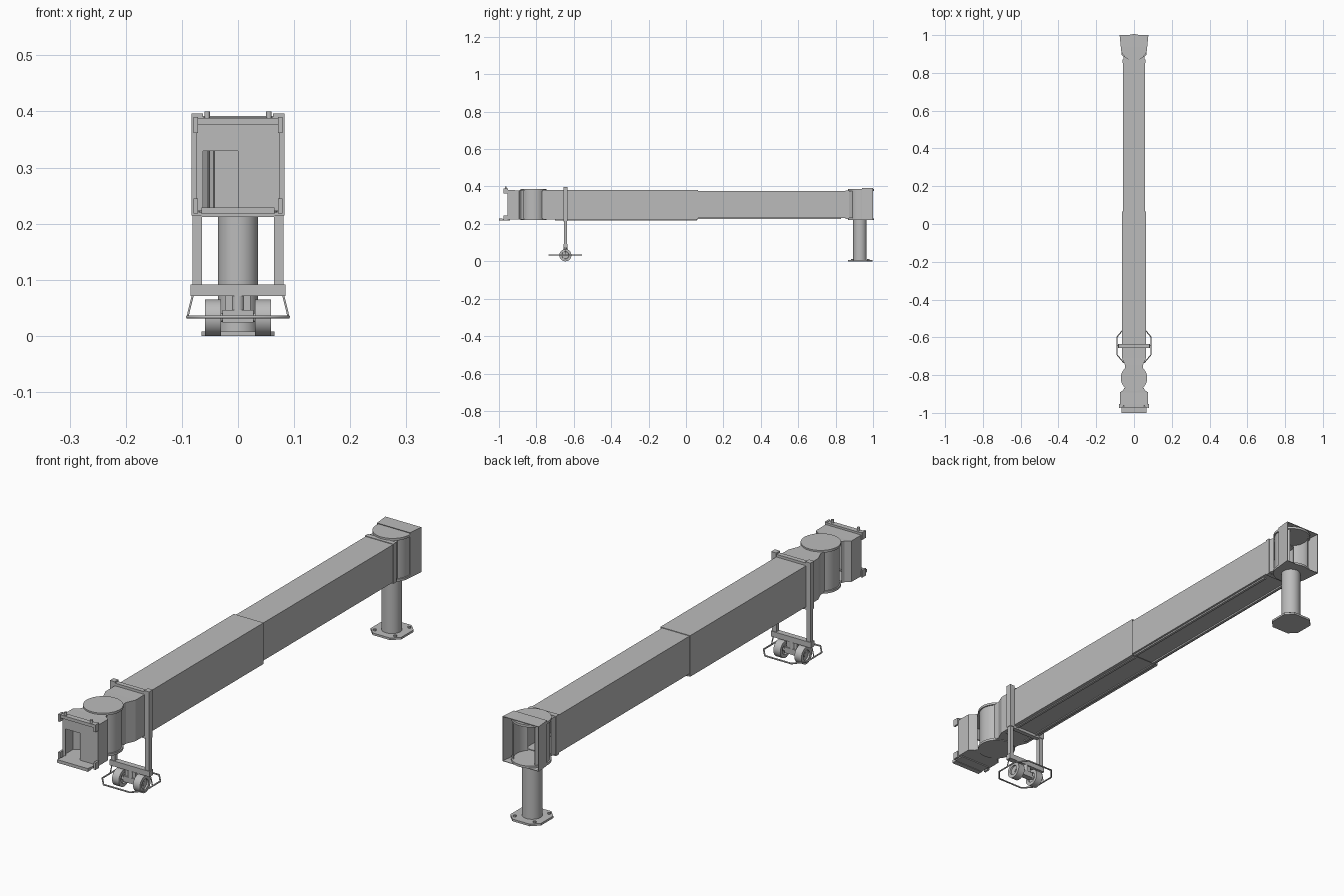
import bpy, bmesh, math
from mathutils import Vector

cube = bpy.data.objects.get("Cube")
if cube:
    bpy.data.objects.remove(cube)

grey = bpy.data.materials.new("light_grey")
grey.use_nodes = True
grey.diffuse_color = (0.5, 0.5, 0.5, 1)
grey.node_tree.nodes["Principled BSDF"].inputs["Base Color"].default_value = (0.5, 0.5, 0.5, 1)


def finish(name, bm):
    mesh = bpy.data.meshes.new(name)
    bm.to_mesh(mesh)
    bm.free()
    mesh.materials.append(grey)
    obj = bpy.data.objects.new(name, mesh)
    bpy.context.collection.objects.link(obj)
    return obj


def smooth(obj):
    bpy.ops.object.select_all(action='DESELECT')
    obj.select_set(True)
    bpy.context.view_layer.objects.active = obj
    bpy.ops.object.shade_smooth_by_angle(angle=math.radians(35))


def prism(name, pts, a, b, axis='z'):
    """Extrude an outline: (x, y) along z, or (x, z) along y."""
    bm = bmesh.new()
    put = (lambda p, h: (p[0], p[1], h)) if axis == 'z' else (lambda p, h: (p[0], h, p[1]))
    lo = [bm.verts.new(put(p, a)) for p in pts]
    hi = [bm.verts.new(put(p, b)) for p in pts]
    bm.faces.new(lo)
    bm.faces.new(hi)
    for i in range(len(pts)):
        j = (i + 1) % len(pts)
        bm.faces.new((lo[i], lo[j], hi[j], hi[i]))
    bmesh.ops.recalc_face_normals(bm, faces=bm.faces)
    return finish(name, bm)


def box(name, x, y, z):
    return prism(name, [(x[0], y[0]), (x[1], y[0]), (x[1], y[1]), (x[0], y[1])], *z)


def cylinder(name, start, end, radius, sides=32, hub=0):
    bm = bmesh.new()
    start, end = Vector(start), Vector(end)
    d = end - start
    bmesh.ops.create_cone(bm, cap_ends=True, segments=sides, radius1=radius, radius2=radius, depth=d.length)
    if hub:
        caps = [f for f in bm.faces if len(f.verts) > 4]
        bmesh.ops.inset_individual(bm, faces=caps, thickness=radius * (1 - hub), depth=0)
        bmesh.ops.inset_individual(bm, faces=caps, thickness=0.001, depth=-0.006)
    bmesh.ops.rotate(bm, verts=bm.verts, matrix=d.to_track_quat('Z', 'Y').to_matrix())
    bmesh.ops.translate(bm, verts=bm.verts, vec=(start + end) / 2)
    obj = finish(name, bm)
    smooth(obj)
    return obj


def shell(name, profile, z0, z1):
    """Open-ended rectangular passage following (half width, y) stations."""
    bm = bmesh.new()
    rings = [[bm.verts.new(c) for c in ((-w, y, z0), (w, y, z0), (w, y, z1), (-w, y, z1))]
             for w, y in profile]
    for r, s in zip(rings, rings[1:]):
        for i in range(4):
            j = (i + 1) % 4
            bm.faces.new((r[i], r[j], s[j], s[i]))
    obj = finish(name, bm)
    mod = obj.modifiers.new("wall", 'SOLIDIFY')
    mod.thickness, mod.offset = 0.003, -1
    return obj


def arc_wall(name, cy, radius, a0, a1, z0, z1):
    n = 16
    angles = [math.radians(a0 + (a1 - a0) * i / n) for i in range(n + 1)]
    pts = [(radius * math.cos(a), cy + radius * math.sin(a)) for a in angles]
    inner = radius - 0.004
    pts += [(inner * math.cos(a), cy + inner * math.sin(a)) for a in reversed(angles)]
    smooth(prism(name, pts, z0, z1))


def rod(name, pts, radius, cyclic=False):
    curve = bpy.data.curves.new(name, 'CURVE')
    curve.dimensions = '3D'
    curve.bevel_depth, curve.bevel_resolution = radius, 1
    curve.use_fill_caps = True
    spline = curve.splines.new('POLY')
    spline.points.add(len(pts) - 1)
    for p, co in zip(spline.points, pts):
        p.co = (*co, 1)
    spline.use_cyclic_u = cyclic
    curve.materials.append(grey)
    bpy.context.collection.objects.link(bpy.data.objects.new(name, curve))


def rotunda(name, cy, half_gap):
    cylinder(name + "_roof", (0, cy, 0.377), (0, cy, 0.386), 0.07, 48)
    cylinder(name + "_floor", (0, cy, 0.22), (0, cy, 0.229), 0.07, 48)
    for side, mid in (("left", 0), ("right", 180)):
        arc_wall(f"{name}_wall_{side}", cy, 0.065, mid - 90 + half_gap, mid + 90 - half_gap, 0.225, 0.38)


# Telescoping passage
shell("outer_tunnel", [(0.046, -0.77), (0.046, -0.745), (0.061, -0.71), (0.061, 0.065)], 0.225, 0.378)
shell("inner_tunnel", [(0.056, 0.04), (0.056, 0.87), (0.05, 0.89)], 0.234, 0.374)
shell("tunnel_end_collar", [(0.058, 0.853), (0.058, 0.872)], 0.229, 0.377)
box("tunnel_bulkhead", (-0.043, 0.043), (-0.745, -0.74), (0.227, 0.376))
for side, s in (("left", 1), ("right", -1)):
    x = sorted((s * 0.04, s * 0.05))
    box("inner_rail_" + side, x, (0.04, 0.83), (0.226, 0.236))
    box("outer_rail_" + side, x, (-0.7, 0.06), (0.219, 0.227))

# Rotundas at both ends
rotunda("cab_rotunda", -0.815, 42)
rotunda("rear_rotunda", 0.935, 46)

# Rear entrance, pedestal and foot
shell("rear_entrance", [(0.068, 0.94), (0.074, 1.0)], 0.222, 0.39)
cylinder("pedestal", (0, 0.93, 0.006), (0, 0.93, 0.222), 0.036, 40)
cx, c = 0.065, 0.028
foot = [(cx, -cx + c), (cx, cx - c), (cx - c, cx), (-cx + c, cx),
        (-cx, cx - c), (-cx, -cx + c), (-cx + c, -cx), (cx - c, -cx)]
prism("foot_plate", [(x, y + 0.932) for x, y in foot], 0, 0.008)
for sx in (-1, 1):
    for sy in (-1, 1):
        p = (sx * 0.043, 0.932 + sy * 0.043)
        cylinder("foot_bolt", (*p, 0.007), (*p, 0.013), 0.006, 6)

# Cab with an offset doorway
shell("cab", [(0.05, -0.868), (0.055, -0.88), (0.073, -0.893), (0.073, -0.955)], 0.225, 0.378).modifiers["wall"].offset = 1
prism("cab_front_wall", [(-0.073, 0.225), (-0.062, 0.225), (-0.062, 0.33), (0, 0.33), (0, 0.225),
                         (0.073, 0.225), (0.073, 0.378), (-0.073, 0.378)], -0.955, -0.95, 'y')
box("cab_floor_lip", (-0.065, 0.065), (-0.985, -0.94), (0.219, 0.227))
box("cab_bumper", (-0.065, 0.065), (-1.0, -0.98), (0.217, 0.229))
box("cab_top_bar", (-0.078, 0.078), (-0.972, -0.952), (0.376, 0.388))
for side, s in (("left", 1), ("right", -1)):
    x = sorted((s * 0.071, s * 0.079))
    box("canopy_upper_bracket_" + side, x, (-0.975, -0.952), (0.362, 0.39))
    box("canopy_lower_bracket_" + side, x, (-0.975, -0.952), (0.218, 0.245))
    cylinder("cab_lamp_" + side, (s * 0.055, -0.964, 0.386), (s * 0.055, -0.964, 0.4), 0.005, 12)

# Lifting frame around the outer tunnel
gy = -0.645
for side, s in (("left", 1), ("right", -1)):
    box("lift_sleeve_" + side, sorted((s * 0.062, s * 0.083)), (gy - 0.011, gy + 0.011), (0.215, 0.396))
    box("lift_leg_" + side, sorted((s * 0.064, s * 0.081)), (gy - 0.008, gy + 0.008), (0.08, 0.23))
    rod("hoop_strut_" + side, [(s * 0.08, gy, 0.075), (s * 0.09, gy, 0.034)], 0.002)
box("lift_top_beam", (-0.065, 0.065), (gy - 0.009, gy + 0.009), (0.377, 0.39))
box("lift_support_beam", (-0.065, 0.065), (gy - 0.009, gy + 0.009), (0.212, 0.226))
box("axle_beam", (-0.085, 0.085), (gy - 0.011, gy + 0.011), (0.071, 0.092))

# Drive bogie and guard hoop
cylinder("bogie_pivot", (0, gy, 0.03), (0, gy, 0.073), 0.011, 20)
box("bogie_block", (-0.028, 0.028), (gy - 0.011, gy + 0.011), (0.024, 0.046))
cylinder("axle", (-0.055, gy, 0.0325), (0.055, gy, 0.0325), 0.008, 16)
for side, s in (("left", 1), ("right", -1)):
    cylinder("wheel_" + side, (s * 0.03, gy, 0.0325), (s * 0.059, gy, 0.0325), 0.0325, 32, hub=0.6)
    box("bogie_arm_" + side, sorted((s * 0.01, s * 0.022)), (gy - 0.006, gy + 0.006), (0.04, 0.073))
quarter = [(0.09, 0.047), (0.056, 0.088)]
hoop = quarter + [(-x, y) for x, y in reversed(quarter)]
hoop += [(-x, -y) for x, y in hoop]
rod("guard_hoop", [(x, gy + y, 0.034) for x, y in hoop], 0.003, True)
